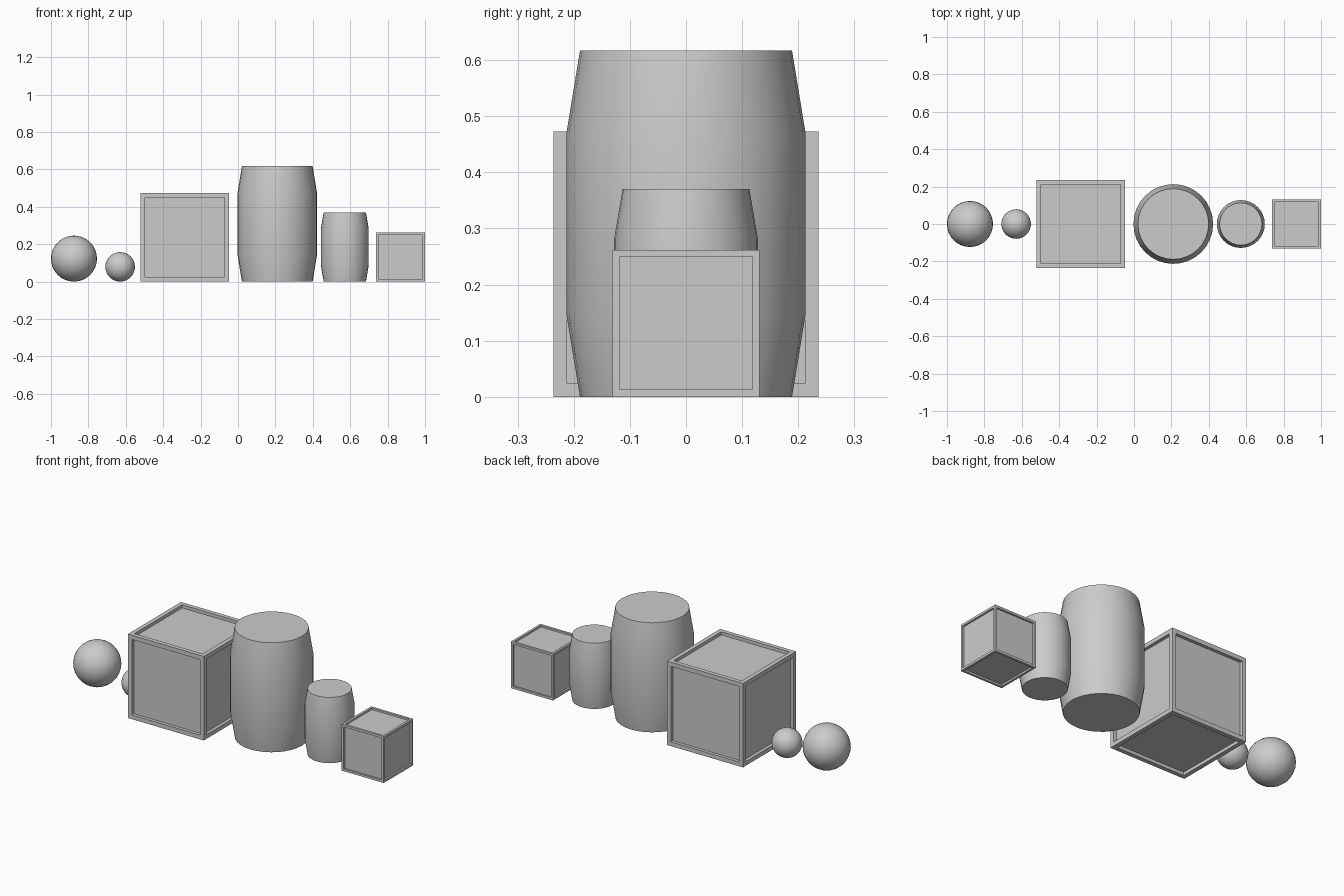
import bpy
import bmesh
import math

if "Cube" in bpy.data.objects:
    bpy.data.objects.remove(bpy.data.objects["Cube"])


def finish(name, bm, location, smooth):
    mesh = bpy.data.meshes.new(name)
    bmesh.ops.recalc_face_normals(bm, faces=bm.faces)
    bm.to_mesh(mesh)
    bm.free()
    obj = bpy.data.objects.new(name, mesh)
    bpy.context.collection.objects.link(obj)
    obj.location = location
    if smooth:
        bpy.ops.object.select_all(action='DESELECT')
        obj.select_set(True)
        bpy.context.view_layer.objects.active = obj
        bpy.ops.object.shade_smooth_by_angle(angle=math.radians(30))
    return obj


def ball(name, x, radius):
    bm = bmesh.new()
    bmesh.ops.create_uvsphere(bm, u_segments=32, v_segments=16, radius=radius)
    finish(name, bm, (x, 0, radius), True)


# Crate: cube with a framed, recessed panel on all six faces
def crate(name, x, size, frame, depth):
    bm = bmesh.new()
    bmesh.ops.create_cube(bm, size=size)
    panels = list(bm.faces)
    bmesh.ops.inset_individual(bm, faces=panels, thickness=frame)
    # extrude each panel straight inwards so the recess has upright walls
    for panel in panels:
        normal = panel.normal.copy()
        new = bmesh.ops.extrude_discrete_faces(bm, faces=[panel])["faces"][0]
        bmesh.ops.translate(bm, verts=new.verts, vec=-normal * depth)
    finish(name, bm, (x, 0, size / 2), False)


# Barrel: stacked rings, tapered at both ends, closed with flat caps
def barrel(name, x, belly, end, height, sides=32):
    bm = bmesh.new()
    rings = []
    for r, t in ((end, 0), (belly, 0.237), (belly, 0.763), (end, 1)):
        rings.append([bm.verts.new((r * math.cos(math.tau * i / sides),
                                    r * math.sin(math.tau * i / sides),
                                    t * height)) for i in range(sides)])
    for low, high in zip(rings, rings[1:]):
        for i in range(sides):
            j = (i + 1) % sides
            bm.faces.new((low[i], low[j], high[j], high[i]))
    bm.faces.new(rings[0][::-1])
    bm.faces.new(rings[-1])
    finish(name, bm, (x, 0, 0), True)


ball("large_ball", -0.877, 0.123)
ball("small_ball", -0.63, 0.079)
crate("large_crate", -0.284, 0.473, 0.034, 0.018)
barrel("large_barrel", 0.21, 0.213, 0.189, 0.617)
barrel("small_barrel", 0.571, 0.128, 0.113, 0.37)
crate("small_crate", 0.869, 0.262, 0.018, 0.01)
